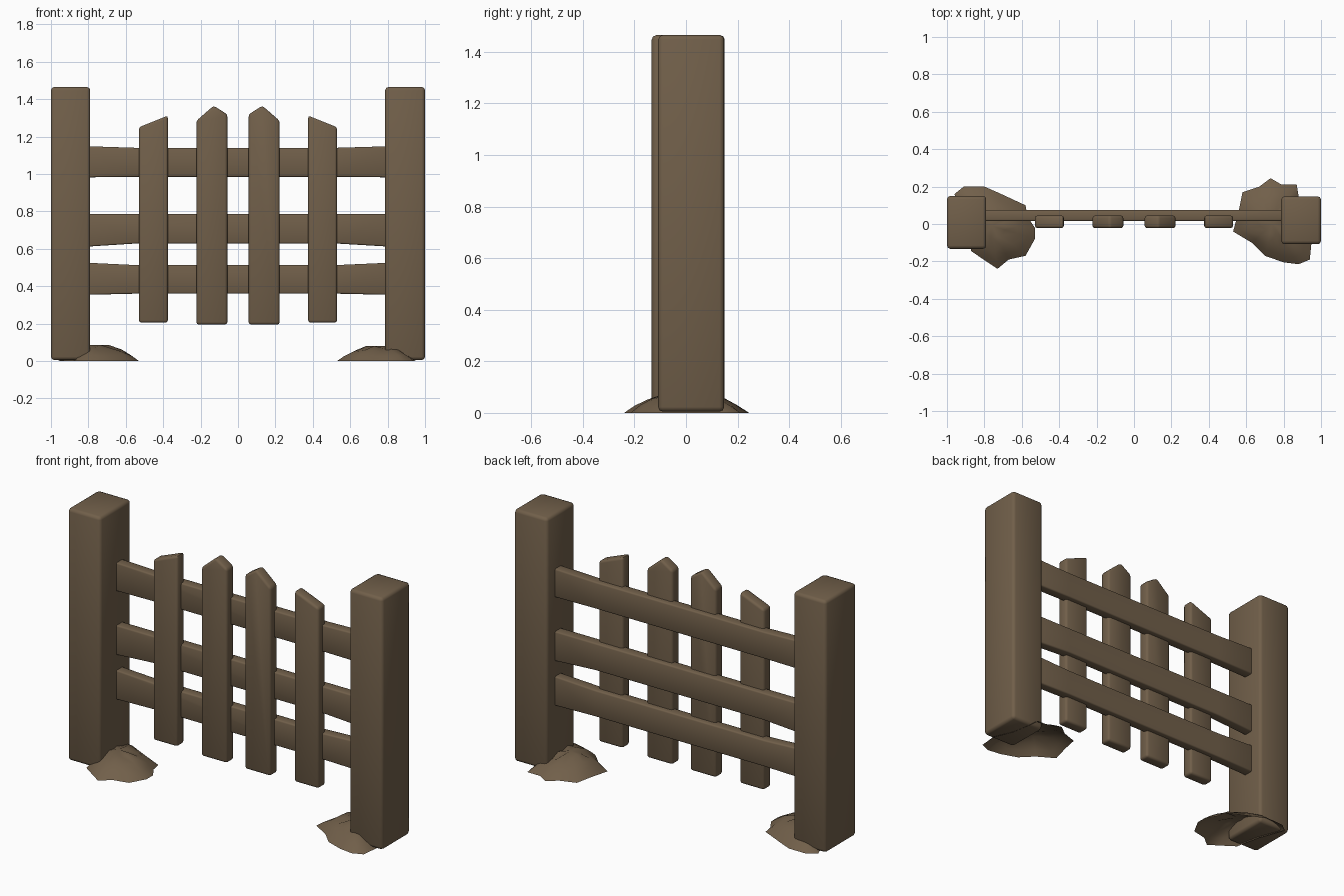
import bpy, bmesh, math
from mathutils import Vector

cube = bpy.data.objects.get("Cube")
if cube:
    bpy.data.objects.remove(cube, do_unlink=True)

# Single weathered wood-and-earth brown
brown = bpy.data.materials.new("weathered_brown")
brown.use_nodes = True
color = (0.165, 0.115, 0.068, 1)
brown.diffuse_color = color
bsdf = next(n for n in brown.node_tree.nodes if n.type == 'BSDF_PRINCIPLED')
bsdf.inputs["Base Color"].default_value = color
bsdf.inputs["Roughness"].default_value = 0.9


def finish(name, bm, angle):
    bmesh.ops.recalc_face_normals(bm, faces=bm.faces)
    mesh = bpy.data.meshes.new(name)
    bm.to_mesh(mesh)
    bm.free()
    mesh.materials.append(brown)
    obj = bpy.data.objects.new(name, mesh)
    bpy.context.collection.objects.link(obj)
    bpy.ops.object.select_all(action='DESELECT')
    obj.select_set(True)
    bpy.context.view_layer.objects.active = obj
    bpy.ops.object.shade_smooth_by_angle(angle=math.radians(angle))
    return obj


def board(name, outline, y0, y1, bevel):
    """Extrude a front outline through the depth and soften its hard edges."""
    bm = bmesh.new()
    face = bm.faces.new([bm.verts.new((x, y0, z)) for x, z in outline])
    ext = bmesh.ops.extrude_face_region(bm, geom=[face])
    moved = [v for v in ext["geom"] if isinstance(v, bmesh.types.BMVert)]
    bmesh.ops.translate(bm, verts=moved, vec=(0, y1 - y0, 0))
    bmesh.ops.recalc_face_normals(bm, faces=bm.faces)
    hard = [e for e in bm.edges if e.calc_face_angle(0) > math.radians(25)]
    bmesh.ops.bevel(bm, geom=hard, offset=bevel, segments=2, profile=0.5,
                    affect='EDGES', clamp_overlap=True)
    return finish(name, bm, 50)


def box(x0, x1, z0, z1):
    return [(x0, z0), (x1, z0), (x1, z1), (x0, z1)]


# Posts
board("right_post", box(-1.0, -0.79, 0.005, 1.465), -0.133, 0.15, 0.018)
board("left_post", box(0.787, 1.0, 0.005, 1.465), -0.108, 0.148, 0.018)

# Rails: bottom and top heights at the ends and in the middle
stations = (-0.8, -0.55, 0.53, 0.8)
for name, end, mid in (("top_rail", (0.982, 1.148), (0.985, 1.14)),
                       ("middle_rail", (0.612, 0.785), (0.628, 0.785)),
                       ("bottom_rail", (0.354, 0.525), (0.36, 0.513))):
    rows = (end, mid, mid, end)
    outline = [(x, r[0]) for x, r in zip(stations, rows)]
    outline += [(x, r[1]) for x, r in reversed(list(zip(stations, rows)))]
    board(name, outline, 0.016, 0.075, 0.008)

# Pickets: slanted outer pair and pointed inner pair
for side, sx in (("right", -1), ("left", 1)):
    slanted = [(0.375, 0.205), (0.53, 0.205), (0.53, 1.25), (0.375, 1.312)]
    pointed = [(0.057, 0.195), (0.222, 0.195), (0.222, 1.285),
               (0.13, 1.365), (0.057, 1.318)]
    for kind, outline in (("outer", slanted), ("inner", pointed)):
        board(f"{side}_{kind}_picket", [(sx * x, z) for x, z in outline],
              -0.022, 0.045, 0.013)


def mound(name, center, peak, outline):
    """Open earth shell: shrinking rings from the ground outline to a crown."""
    bm = bmesh.new()
    c = Vector(center)
    rings = []
    for scale, height in ((1, 0), (0.82, 0.36), (0.6, 0.68), (0.3, 0.92)):
        ring = []
        for i, p in enumerate(outline):
            q = c + (Vector(p) - c) * scale
            lump = 1 + 0.1 * math.sin(i * 2.1 + scale * 4)
            ring.append(bm.verts.new((q.x, q.y, peak * height * lump)))
        rings.append(ring)
    n = len(outline)
    for low, high in zip(rings, rings[1:]):
        for i in range(n):
            j = (i + 1) % n
            bm.faces.new((low[i], low[j], high[j], high[i]))
    crown = bm.verts.new((c.x, c.y, peak))
    for i in range(n):
        bm.faces.new((rings[-1][i], rings[-1][(i + 1) % n], crown))
    obj = finish(name, bm, 60)
    # Keep the open shell facing upward
    if sum(p.normal.z for p in obj.data.polygons) < 0:
        obj.data.flip_normals()


# Earth mounds at the inner foot of each post
mound("right_mound", (-0.76, -0.01), 0.085, [
    (-0.96, 0.16), (-0.91, 0.2), (-0.8, 0.2), (-0.72, 0.165), (-0.58, 0.1),
    (-0.57, 0.04), (-0.53, -0.02), (-0.53, -0.08), (-0.58, -0.17),
    (-0.67, -0.19), (-0.73, -0.24), (-0.79, -0.2), (-0.87, -0.145),
    (-0.9, 0)])
mound("left_mound", (0.74, 0), 0.08, [
    (0.88, 0.15), (0.87, 0.21), (0.79, 0.21), (0.73, 0.245), (0.67, 0.2),
    (0.58, 0.17), (0.56, 0.07), (0.53, -0.04), (0.63, -0.1), (0.7, -0.17),
    (0.8, -0.205), (0.88, -0.215), (0.94, -0.19), (0.95, -0.09),
    (0.9, 0.03)])
